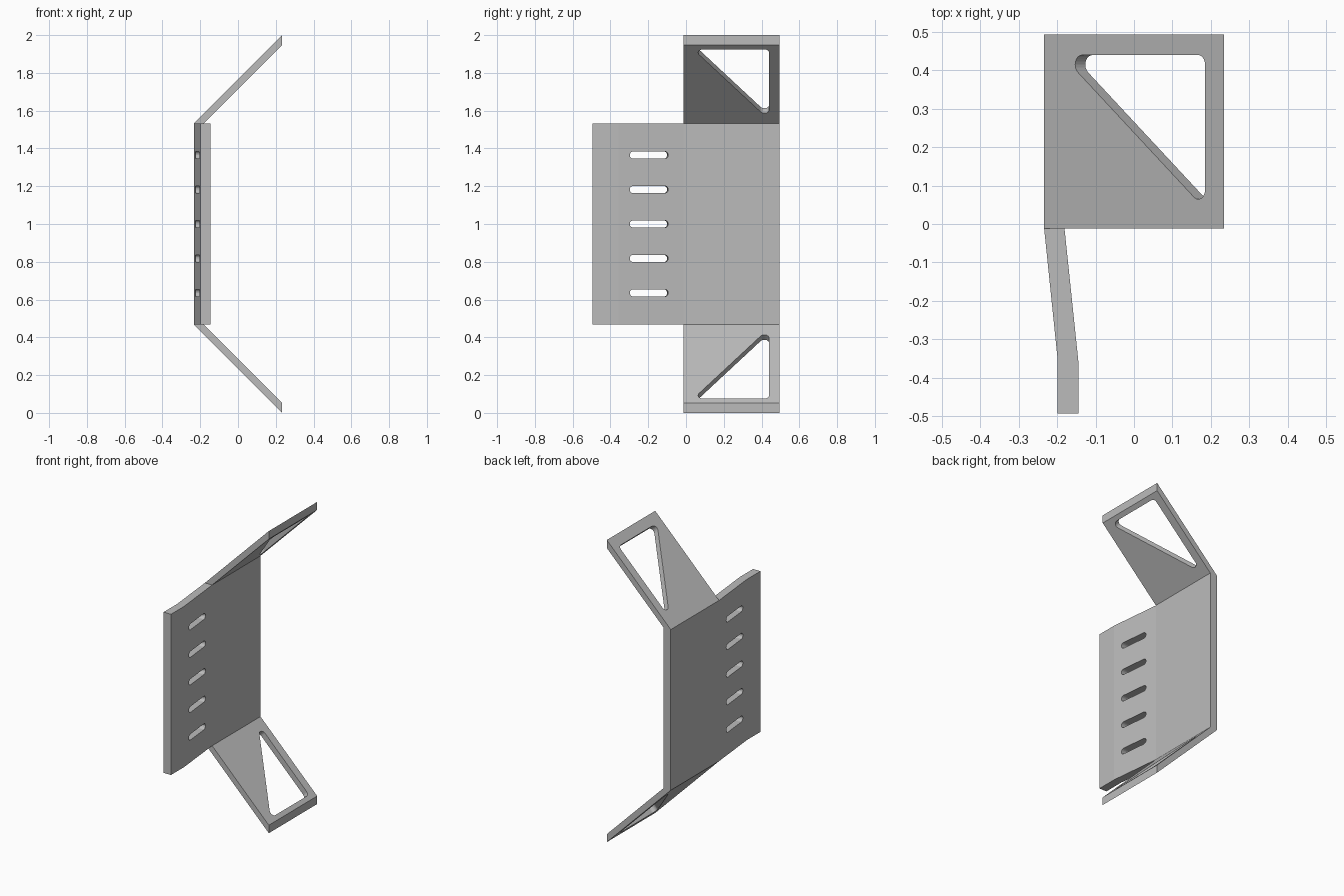
import bpy, bmesh, math
from mathutils import Vector, Matrix

cube = bpy.data.objects.get("Cube")
if cube:
    bpy.data.objects.remove(cube, do_unlink=True)

steel = bpy.data.materials.new("plain_grey")
steel.use_nodes = True
GREY = (0.5, 0.5, 0.5, 1)
steel.diffuse_color = GREY
steel.node_tree.nodes["Principled BSDF"].inputs["Base Color"].default_value = GREY


def prism(name, loop, sweep):
    """Closed solid: a planar loop of points swept along a vector."""
    bm = bmesh.new()
    face = bm.faces.new([bm.verts.new(p) for p in loop])
    swept = bmesh.ops.extrude_face_region(bm, geom=[face])["geom"]
    bmesh.ops.translate(bm, vec=sweep, verts=[v for v in swept if isinstance(v, bmesh.types.BMVert)])
    bmesh.ops.recalc_face_normals(bm, faces=bm.faces)
    mesh = bpy.data.meshes.new(name)
    bm.to_mesh(mesh)
    bm.free()
    obj = bpy.data.objects.new(name, mesh)
    mesh.materials.append(steel)
    bpy.context.collection.objects.link(obj)
    return obj


def rounded(corners, radius, steps=8):
    """2D polygon with every corner filleted."""
    pts = []
    for i, c in enumerate(corners):
        c = Vector(c)
        a = (Vector(corners[i - 1]) - c).normalized()
        b = (Vector(corners[(i + 1) % len(corners)]) - c).normalized()
        half = a.angle(b) / 2
        centre = c + (a + b).normalized() * radius / math.sin(half)
        start = c + a * radius / math.tan(half) - centre
        end = c + b * radius / math.tan(half) - centre
        turn = math.atan2(start.cross(end), start.dot(end))
        pts += [centre + Matrix.Rotation(turn * k / steps, 2) @ start for k in range(steps + 1)]
    return pts


def cut(obj, cutters):
    """Subtract the cutters, then shade with sharp edges."""
    bpy.context.view_layer.objects.active = obj
    for cutter in cutters:
        mod = obj.modifiers.new("cut", "BOOLEAN")
        mod.operation, mod.solver, mod.object = "DIFFERENCE", "EXACT", cutter
        bpy.ops.object.modifier_apply(modifier=mod.name)
        bpy.data.objects.remove(cutter, do_unlink=True)
    bpy.ops.object.select_all(action="DESELECT")
    obj.select_set(True)
    bpy.ops.object.shade_smooth_by_angle(angle=math.radians(4))


LOW, HIGH, MID = 0.468, 1.532, 1.0
BACK, FRONT, BEND = 0.494, -0.494, -0.012

# Upright plate with a shallow joggle towards the front
outer = [(-0.234, BACK), (-0.234, BEND), (-0.199, -0.352), (-0.199, FRONT)]
inner = [(-0.145, FRONT), (-0.145, -0.357), (-0.181, BEND), (-0.181, BACK)]
plate = prism("upright_plate", [(x, y, LOW) for x, y in outer + inner], (0, 0, HIGH - LOW))

# Five slots, cut square to the sloping panel
along = Vector((-0.036, 0.345, 0)).normalized()
normal = Vector((along.y, -along.x, 0))
slots = []
for i in range(-2, 3):
    centre = Vector((-0.162, -0.196, MID + i * 0.1825))
    outline = []
    for k in range(18):
        side = 1 if k < 9 else -1
        a = math.pi * ((k if k < 9 else k - 1) / 8 - 0.5)
        outline.append(centre + along * (side * 0.083 + 0.0195 * math.cos(a))
                       + Vector((0, 0, 0.0195 * math.sin(a))) + normal * 0.05)
    slots.append(prism("slot_cutter", outline, normal * -0.15))
cut(plate, slots)

# Angled wings, each with a rounded triangular window
R2 = math.sqrt(2)
window = rounded([(-0.188 * R2, 0.44), (0.185 * R2, 0.44), (0.185 * R2, 0.039)], 0.025)
for name, s in (("upper_wing", 1), ("lower_wing", -1)):
    def at(x, y, z):
        return Vector((x, y, MID + s * (z - MID)))
    side = [(-0.234, HIGH), (-0.181, HIGH), (0.234, 1.947), (0.234, 2.0)]
    wing = prism(name, [at(x, BEND, z) for x, z in side], (0, BACK - BEND, 0))
    out = Vector((-1, 0, s)).normalized()
    loop = [at(u / R2, v, u / R2 + 1.766) + out * 0.05 for u, v in window]
    cut(wing, [prism("window_cutter", loop, out * -0.15)])
